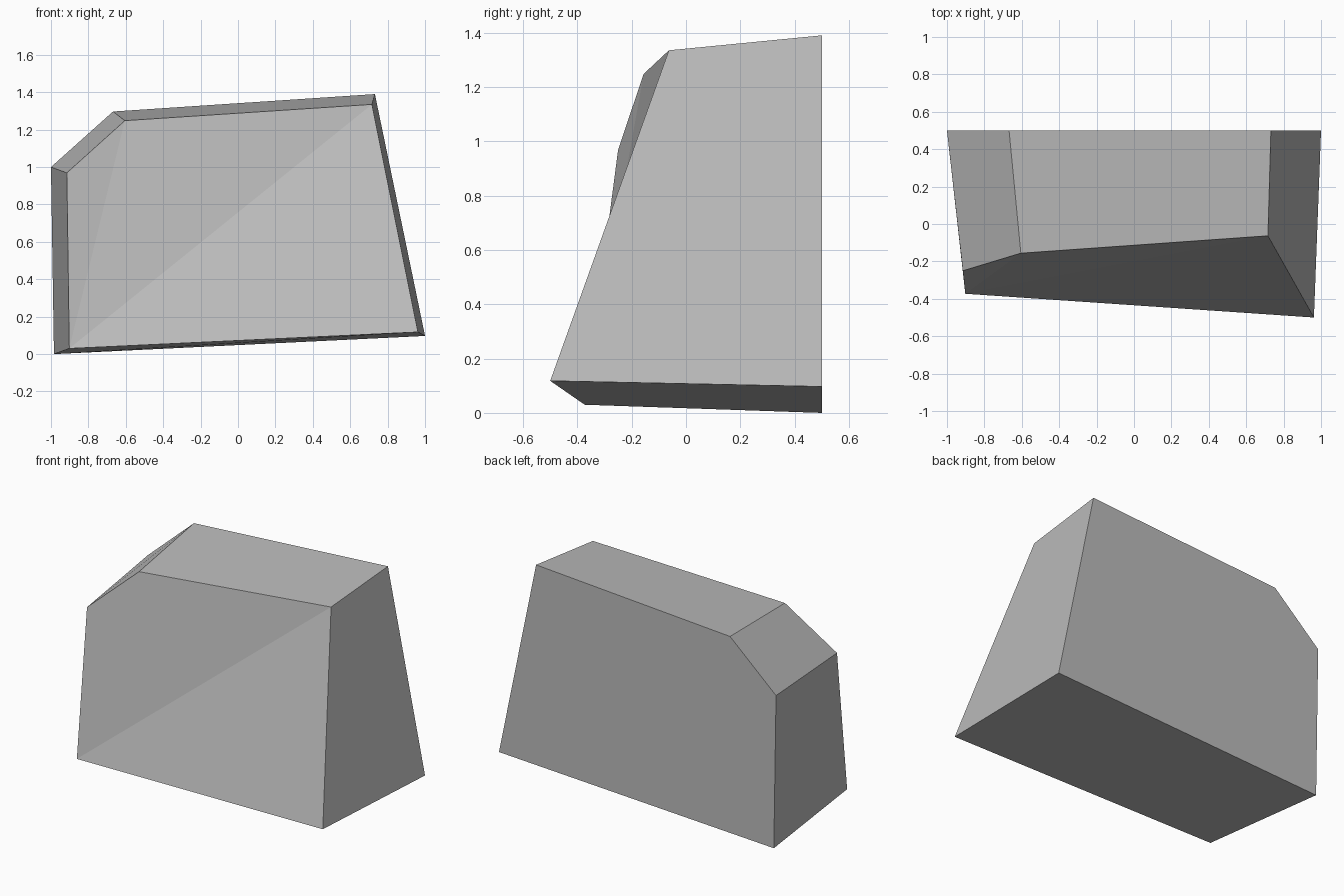
import bpy, bmesh

if "Cube" in bpy.data.objects:
    bpy.data.objects.remove(bpy.data.objects["Cube"])

# Back outline (x, z) on the flat rear plane, counter-clockwise from the front
back = [(-0.984, 0.0), (1.0, 0.097), (0.732, 1.39), (-0.668, 1.297), (-1.0, 1.0)]
# Front outline (x, y, z), smaller and leaning back
front = [(-0.902, -0.373, 0.03), (0.962, -0.5, 0.118), (0.716, -0.063, 1.335),
         (-0.605, -0.156, 1.248), (-0.915, -0.25, 0.969)]

bm = bmesh.new()
b = [bm.verts.new((x, 0.5, z)) for x, z in back]
f = [bm.verts.new(p) for p in front]
n = len(b)

# Flat back, then the front as a fan from the lower left corner
bm.faces.new(b[::-1])
for i in range(1, n - 1):
    bm.faces.new((f[0], f[i], f[i + 1]))
# Side walls
for i in range(n):
    j = (i + 1) % n
    bm.faces.new((b[i], b[j], f[j], f[i]))
bmesh.ops.recalc_face_normals(bm, faces=bm.faces)

mesh = bpy.data.meshes.new("stone_block")
bm.to_mesh(mesh)
bm.free()
block = bpy.data.objects.new("stone_block", mesh)
bpy.context.collection.objects.link(block)

# Plain grey
grey = bpy.data.materials.new("stone grey")
grey.diffuse_color = (0.5, 0.5, 0.5, 1)
grey.use_nodes = True
grey.node_tree.nodes["Principled BSDF"].inputs["Base Color"].default_value = grey.diffuse_color
mesh.materials.append(grey)
